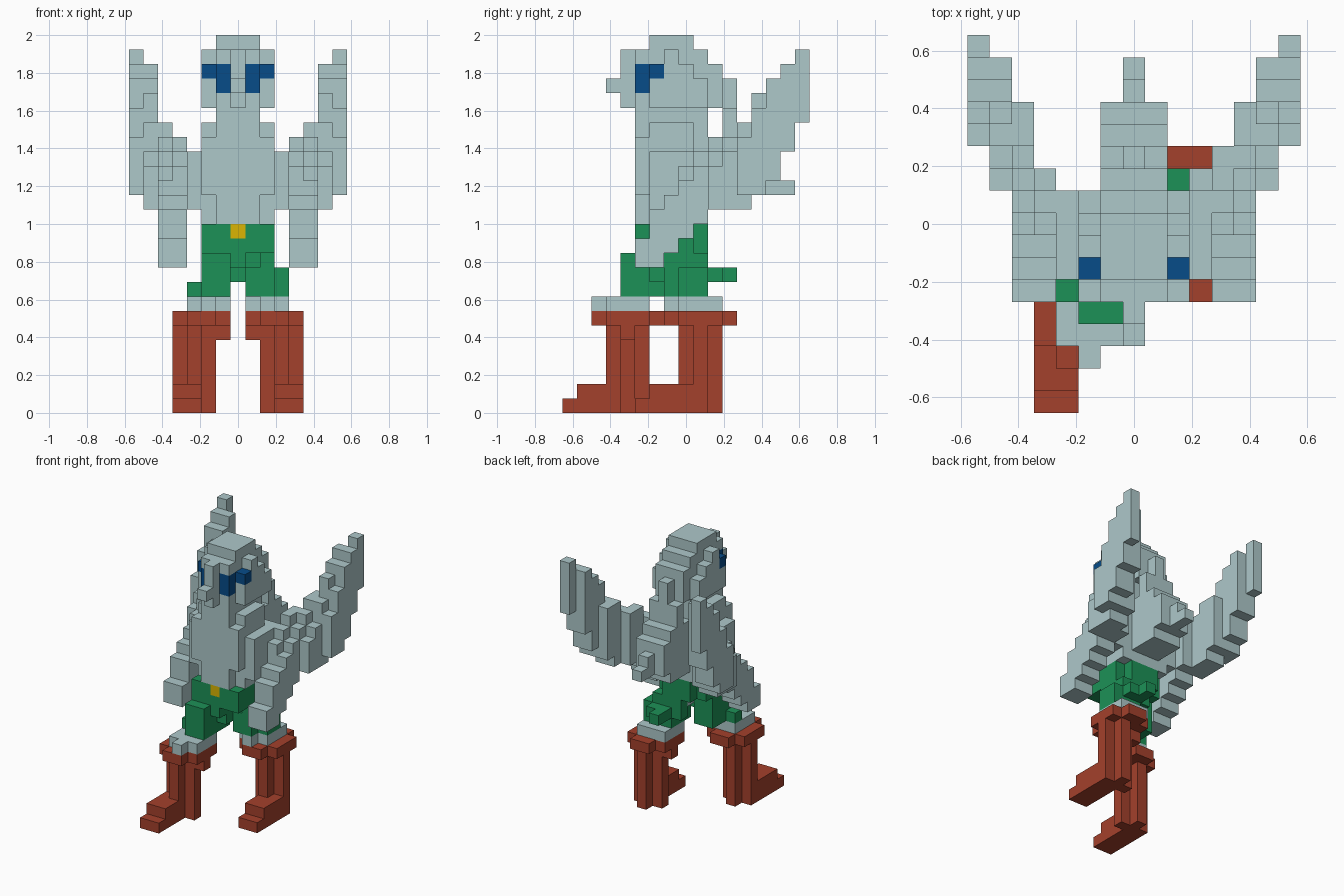
import bpy
import bmesh

UNIT = 2 / 26

default_cube = bpy.data.objects.get("Cube")
if default_cube:
    bpy.data.objects.remove(default_cube, do_unlink=True)


def make_material(name, colour):
    material = bpy.data.materials.new(name)
    material.use_nodes = True
    rgba = (*colour, 1)
    material.diffuse_color = rgba
    material.node_tree.nodes["Principled BSDF"].inputs["Base Color"].default_value = rgba
    return material


grey = make_material("feather grey", (.42, .58, .59))
green = make_material("trouser green", (.012, .285, .095))
blue = make_material("eye blue", (.002, .072, .25))
red = make_material("boot red", (.37, .052, .025))
yellow = make_material("buckle yellow", (.7, .46, .001))

# Every cell of the block grid belongs to one named part
cells = {}
part_materials = {}


def span(limits):
    if isinstance(limits, int):
        return range(limits, limits + 1)
    return range(limits[0], limits[1] + 1)


def block(part, material, x, y, z, mirror=False):
    part_materials[part] = material
    for i in span(x):
        for j in span(y):
            for k in span(z):
                cells[i, j, k] = part
                if mirror:
                    cells[-i, j, k] = part


def carve(x, y, z):
    for i in span(x):
        for j in span(y):
            for k in span(z):
                for side in (i, -i):
                    cells.pop((side, j, k), None)


# Torso and neck
block("torso", grey, x=(-2, 2), y=(-3, 1), z=(13, 19))
block("torso", grey, x=(-1, 1), y=2, z=(14, 18))
block("neck", grey, x=(-1, 1), y=(-3, 1), z=(19, 20))
carve(x=2, y=-3, z=(13, 14))
carve(x=2, y=-3, z=19)
carve(x=2, y=1, z=(18, 19))

# Head, crown, beak and eyes
block("head", grey, x=(-2, 2), y=(-2, 1), z=(21, 24))
carve(x=2, y=-2, z=24)
carve(x=2, y=0, z=24)
carve(x=2, y=1, z=(23, 24))
block("head", grey, x=(-1, 1), y=(-3, 1), z=(21, 24))
block("crown", grey, x=(-1, 1), y=(-2, 0), z=25)
block("beak", grey, x=0, y=-4, z=(21, 24))
block("beak", grey, x=0, y=-5, z=22)
block("eyes", blue, x=1, y=-3, z=(22, 23), mirror=True)
block("eyes", blue, x=2, y=-2, z=23, mirror=True)

# Crest falling from the head into the tail
block("crest", grey, x=(-1, 1), y=2, z=(21, 23))
block("crest", grey, x=(-1, 1), y=3, z=(14, 20))
block("crest", grey, x=0, y=3, z=(21, 22))
block("tail", grey, x=(-1, 1), y=4, z=(14, 18))
block("tail", grey, x=(-1, 1), y=5, z=(15, 17))
block("tail", grey, x=0, y=6, z=(15, 16))
block("tail", grey, x=0, y=7, z=15)

# Wings: stepped feather columns, rising towards the back and the tips
wing_underside = [10, 10, 11, 12, 13, 14, 14, 14, 15, 16, 18, 20]
feathers = {
    4: dict(front=-3, lowest=10, tops=[11, 13, 14, 16, 17, 18]),
    5: dict(front=-3, lowest=10, tops=[11, 13, 14, 15, 16, 17, 18, 19, 19]),
    6: dict(front=2, lowest=14, tops=[16, 17, 19, 21, 22, 23]),
    7: dict(front=4, lowest=15, tops=[18, 20, 22, 23, 24]),
}
for i, feather in feathers.items():
    for j, top in enumerate(feather["tops"], start=feather["front"]):
        limits = (max(feather["lowest"], wing_underside[j + 3]), top)
        block("left_wing", grey, x=i, y=j, z=limits)
        block("right_wing", grey, x=-i, y=j, z=limits)
block("left_wing", grey, x=4, y=3, z=(14, 18))

# Shoulders joining the wings to the torso
block("shoulders", grey, x=3, y=(-2, 1), z=(14, 17), mirror=True)

# Trousers, open between the striding thighs, with a belt buckle
block("trousers", green, x=(-2, 2), y=(-3, 1), z=(11, 12))
carve(x=2, y=1, z=(11, 12))
block("trousers", green, x=0, y=(-3, 1), z=10)
block("trousers", green, x=0, y=-2, z=9)
block("trousers", green, x=(0, 1), y=1, z=9)
block("trousers", green, x=1, y=(2, 3), z=9)
block("hips", grey, x=0, y=(-1, 0), z=10)
block("right_thigh", green, x=(-2, -1), y=(-4, -1), z=(8, 10))
block("right_thigh", green, x=-3, y=-3, z=8)
block("left_thigh", green, x=(1, 2), y=(0, 1), z=(8, 10))
block("left_thigh", green, x=2, y=-1, z=(8, 10))
block("left_thigh", green, x=1, y=-1, z=(8, 9))
block("left_thigh", green, x=2, y=2, z=9)
block("left_thigh", green, x=3, y=(0, 1), z=(8, 9))
block("buckle", yellow, x=0, y=-3, z=12)


# Lower legs: grey cuff, flared boot rim, cross-shaped shaft and stepped toe
def lower_leg(name, side, centre):
    def piece(part, material, x, y, z):
        across = tuple(sorted(side * i for i in span(x)))
        depth = (centre + y[0], centre + y[1])
        block(name + part, material, (across[0], across[-1]), depth, z)

    piece("_cuff", grey, x=(1, 3), y=(-1, 1), z=7)
    piece("_cuff", grey, x=2, y=(-2, -2), z=7)
    piece("_boot", red, x=(1, 4), y=(-1, 1), z=6)
    piece("_boot", red, x=(2, 3), y=(-2, 2), z=6)
    piece("_boot", red, x=1, y=(0, 0), z=5)
    piece("_boot", red, x=(2, 4), y=(0, 0), z=(0, 5))
    piece("_boot", red, x=3, y=(-1, 1), z=(0, 5))
    piece("_boot", red, x=(3, 4), y=(-3, 0), z=(0, 1))
    piece("_boot", red, x=(3, 4), y=(-4, -4), z=0)


lower_leg("right", side=-1, centre=-4)
lower_leg("left", side=1, centre=1)


# Turn the cells of one part into a mesh showing only its open sides
def build_part(part, material):
    bm = bmesh.new()
    corners = {}

    def corner(point):
        if point not in corners:
            x, y, z = point
            corners[point] = bm.verts.new(((x - .5) * UNIT, (y - .5) * UNIT, z * UNIT))
        return corners[point]

    for cell, owner in cells.items():
        if owner != part:
            continue
        for axis in range(3):
            second, third = (axis + 1) % 3, (axis + 2) % 3
            for step in (-1, 1):
                neighbour = list(cell)
                neighbour[axis] += step
                if tuple(neighbour) in cells:
                    continue
                loop = []
                for u, v in ((0, 0), (1, 0), (1, 1), (0, 1)):
                    point = list(cell)
                    point[axis] += step > 0
                    point[second] += u
                    point[third] += v
                    loop.append(corner(tuple(point)))
                bm.faces.new(loop if step > 0 else loop[::-1])
    mesh = bpy.data.meshes.new(part)
    bm.to_mesh(mesh)
    bm.free()
    mesh.materials.append(material)
    bpy.context.scene.collection.objects.link(bpy.data.objects.new(part, mesh))


for part, material in part_materials.items():
    build_part(part, material)
